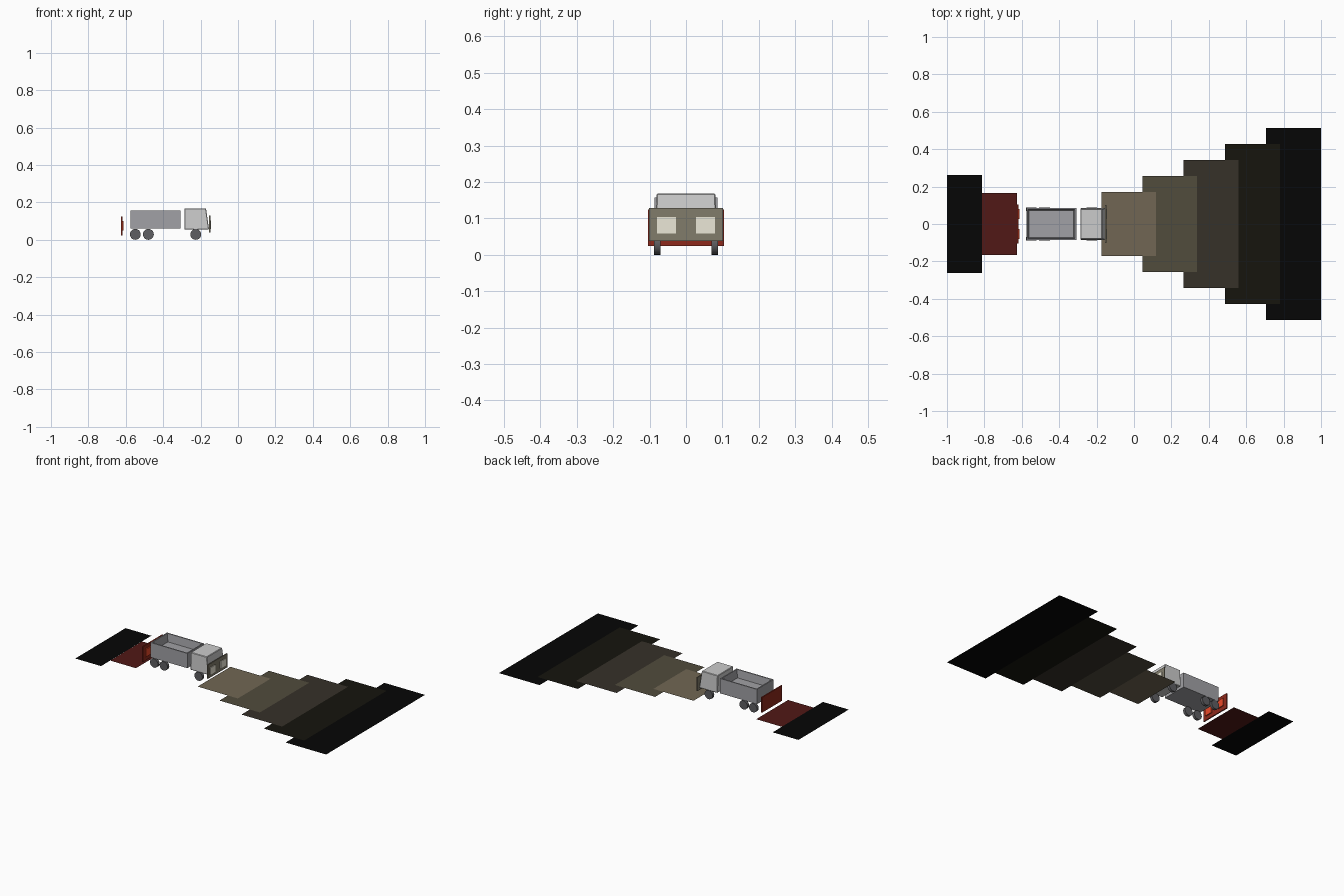
import bpy, bmesh, math

if "Cube" in bpy.data.objects:
    bpy.data.objects.remove(bpy.data.objects["Cube"])


def material(name, rgb):
    # display colour -> linear diffuse colour
    m = bpy.data.materials.new(name)
    m.diffuse_color = tuple((c / 255) ** 2.2 for c in rgb) + (1,)
    m.use_nodes = True
    m.node_tree.nodes["Principled BSDF"].inputs["Base Color"].default_value = m.diffuse_color
    return m


def finish(name, bm, mat):
    mesh = bpy.data.meshes.new(name)
    bm.to_mesh(mesh)
    bm.free()
    mesh.materials.append(mat)
    ob = bpy.data.objects.new(name, mesh)
    bpy.context.collection.objects.link(ob)
    return ob


def box_bm(x0, x1, y0, y1, z0, z1):
    bm = bmesh.new()
    bmesh.ops.create_cube(bm, size=1)
    for v in bm.verts:
        v.co.x = x1 if v.co.x > 0 else x0
        v.co.y = y1 if v.co.y > 0 else y0
        v.co.z = z1 if v.co.z > 0 else z0
    return bm


def box(name, mat, *dims):
    return finish(name, box_bm(*dims), mat)


def sheet(name, mat, x0, x1, half, z):
    bm = bmesh.new()
    bm.faces.new([bm.verts.new(p) for p in
                  ((x0, -half, z), (x1, -half, z), (x1, half, z), (x0, half, z))])
    return finish(name, bm, mat)


cab_grey = material("cab_grey", (200, 200, 202))
bed_grey = material("bed_grey", (160, 160, 164))
tyre_grey = material("tyre_grey", (95, 95, 98))
olive = material("front_panel_olive", (128, 123, 107))
cream = material("headlight_cream", (235, 231, 214))
red = material("rear_panel_red", (140, 45, 33))
orange = material("tail_light_orange", (235, 75, 45))

# Forward beam: widening, darkening overlapping sheets
beam = [(-0.174, 0.118, 0.170, (112, 102, 84)), (0.045, 0.338, 0.256, (82, 77, 63)),
        (0.265, 0.560, 0.342, (57, 52, 45)), (0.487, 0.780, 0.427, (28, 27, 21)),
        (0.705, 1.000, 0.513, (14, 14, 14))]
for i, (x0, x1, half, rgb) in enumerate(beam):
    sheet(f"front_beam_{i + 1}", material(f"beam_{i + 1}", rgb), x0, x1, half, 0.0070 - i * 0.0003)

# Rear glow sheets
sheet("rear_glow_near", material("rear_glow", (82, 30, 28)), -0.813, -0.626, 0.165, 0.005)
sheet("rear_glow_far", material("rear_dark", (14, 14, 14)), -1.0, -0.813, 0.261, 0.0055)

# Cab with raked windscreen and slightly narrowed roof
bm = box_bm(-0.287, -0.155, -0.085, 0.085, 0.055, 0.168)
for v in bm.verts:
    if v.co.z > 0.1:
        v.co.y *= 0.95
        if v.co.x > -0.2:
            v.co.x = -0.171
cab = finish("cab", bm, cab_grey)
bev = cab.modifiers.new("soft_edges", "BEVEL")
bev.width = 0.003
bev.segments = 1

# Open cargo bed: box with an inset, sunken floor
bm = box_bm(-0.576, -0.308, -0.086, 0.086, 0.06, 0.157)
bm.normal_update()
top = max(bm.faces, key=lambda f: f.calc_center_median().z)
bmesh.ops.inset_region(bm, faces=[top], thickness=0.011)
ext = bmesh.ops.extrude_discrete_faces(bm, faces=[top])["faces"][0]
c = ext.calc_center_median()
for v in ext.verts:
    v.co.z = 0.105
    v.co.x -= math.copysign(0.008, v.co.x - c.x)
    v.co.y -= math.copysign(0.006, v.co.y)
bmesh.ops.recalc_face_normals(bm, faces=bm.faces[:])
finish("cargo_bed", bm, bed_grey)

# Wheels
for label, x in (("rear", -0.549), ("middle", -0.479), ("front", -0.226)):
    for side, y in (("right", -0.0795), ("left", 0.0795)):
        bpy.ops.mesh.primitive_cylinder_add(vertices=20, radius=0.029, depth=0.018,
                                            location=(x, y, 0.029),
                                            rotation=(math.pi / 2, 0, 0))
        wheel = bpy.context.object
        wheel.name = f"{label}_{side}_wheel"
        wheel.data.materials.append(tyre_grey)
        bpy.ops.object.shade_smooth_by_angle()

# Light panels and their lamps, all facing forward
box("front_panel", olive, -0.154, -0.148, -0.101, 0.101, 0.038, 0.129)
box("rear_panel", red, -0.626, -0.618, -0.105, 0.105, 0.024, 0.124)
for side, s in (("right", -1), ("left", 1)):
    y0, y1 = sorted((s * 0.027, s * 0.080))
    box(f"{side}_headlight", cream, -0.148, -0.144, y0, y1, 0.058, 0.104)
    box(f"{side}_tail_light", orange, -0.618, -0.612, y0, y1, 0.050, 0.100)
